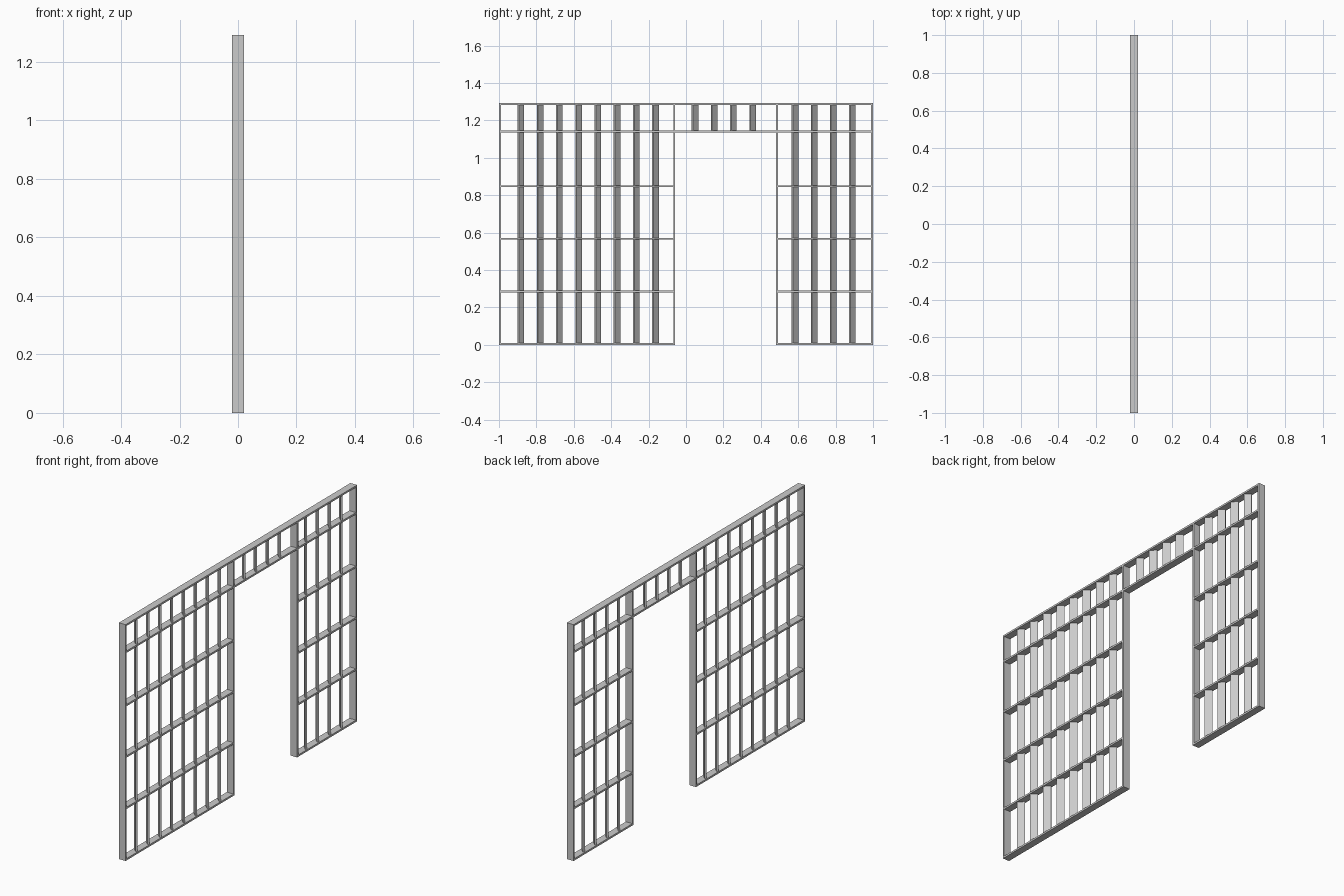
import bpy, math

if "Cube" in bpy.data.objects:
    bpy.data.objects.remove(bpy.data.objects["Cube"])

W, T, H = 0.04, 0.01, 1.292      # member depth, thickness, overall height


def member(name, size, loc, turn=0.0):
    bpy.ops.mesh.primitive_cube_add(size=1, location=loc, rotation=(0, 0, turn))
    ob = bpy.context.object
    ob.name = name
    ob.scale = size
    bpy.ops.object.transform_apply(location=False, rotation=False, scale=True)
    return ob


def rail(name, y0, y1, z):
    member(name, (W, y1 - y0, T), (0, (y0 + y1) / 2, z))


def slats(name, first, last, count, z0, z1):
    # flat slats turned 45 degrees like louvres
    for i in range(count):
        y = first + (last - first) * i / (count - 1)
        member(f"{name}_{i + 1}", (W, T, z1 - z0), (0, y, (z0 + z1) / 2),
               math.radians(-45))


# upright posts at the ends and beside the doorway
DOOR_L, DOOR_R = -0.063, 0.487
END = 1 - T / 2
for name, y in (("left_end_post", -END), ("left_door_post", DOOR_L),
                ("right_door_post", DOOR_R), ("right_end_post", END)):
    member(name, (W, T, H), (0, y, H / 2))

# full-length top rail and door-head rail
rail("top_rail", -1, 1, H - T / 2)
rail("door_head_rail", -1, 1, 1.14)

# bottom and cross rails on each side of the doorway
for i, z in enumerate((T / 2, 0.286, 0.567, 0.848)):
    rail(f"left_cross_rail_{i}", -1, DOOR_L, z)
    rail(f"right_cross_rail_{i}", DOOR_R, 1, z)

# slats in both panels and over the doorway
slats("left_slat", -0.883, -0.163, 8, T / 2, H - T / 2)
slats("right_slat", 0.583, 0.889, 4, T / 2, H - T / 2)
slats("header_slat", 0.048, 0.356, 4, 1.14, H - T / 2)
